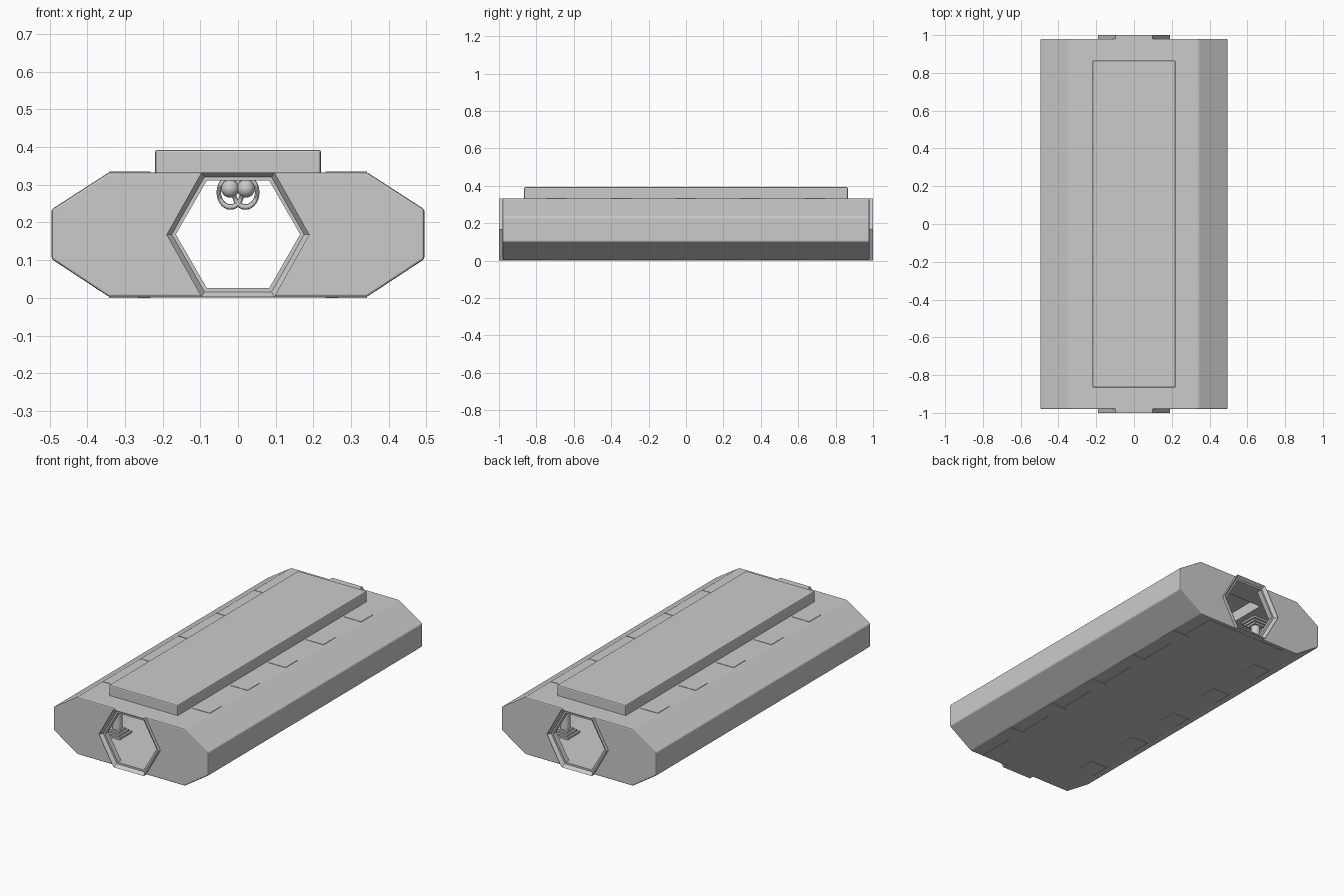
import bpy, bmesh, math
from mathutils import Matrix

cube = bpy.data.objects.get("Cube")
if cube:
    bpy.data.objects.remove(cube, do_unlink=True)

grey = bpy.data.materials.new("plain grey")
grey.use_nodes = True
COLOUR = (0.6, 0.6, 0.6, 1)
grey.diffuse_color = COLOUR
grey.node_tree.nodes["Principled BSDF"].inputs["Base Color"].default_value = COLOUR


def finish(name, bm):
    bmesh.ops.recalc_face_normals(bm, faces=bm.faces)
    mesh = bpy.data.meshes.new(name)
    bm.to_mesh(mesh)
    bm.free()
    mesh.materials.append(grey)
    obj = bpy.data.objects.new(name, mesh)
    bpy.context.collection.objects.link(obj)
    return obj


def add_box(bm, x, y, z0, z1, w, d):
    place = Matrix.Translation((x, y, (z0 + z1) / 2)) @ Matrix.Diagonal((w, d, z1 - z0, 1))
    bmesh.ops.create_cube(bm, size=1, matrix=place)


def loft(name, rings, closed=False):
    """Join cross-sections given as (y, [(x, z), ...])."""
    bm = bmesh.new()
    loops = [[bm.verts.new((x, y, z)) for x, z in pts] for y, pts in rings]
    pairs = list(zip(loops, loops[1:] + loops[:1])) if closed else list(zip(loops, loops[1:]))
    for a, b in pairs:
        for i in range(len(a)):
            j = (i + 1) % len(a)
            bm.faces.new((a[i], a[j], b[j], b[i]))
    if not closed:
        bm.faces.new(loops[0])
        bm.faces.new(loops[-1])
    return finish(name, bm)


def octagon(w, flat, z0, s0, s1, z1):
    right = [(flat, z0), (w, s0), (w, s1), (flat, z1)]
    return right + [(-x, z) for x, z in reversed(right)]


def hexagon(w, flat, z0, z1):
    mid = (z0 + z1) / 2
    return [(-flat, z0), (flat, z0), (w, mid), (flat, z1), (-flat, z1), (-w, mid)]


def cut(obj, *cutters):
    for c in cutters:
        c.hide_render = True
        c.hide_set(True)
        mod = obj.modifiers.new("opening", 'BOOLEAN')
        mod.operation = 'DIFFERENCE'
        mod.solver = 'EXACT'
        mod.object = c


def soften(obj, width):
    mod = obj.modifiers.new("soft edge", 'BEVEL')
    mod.width = width
    mod.segments = 2
    mod.limit_method = 'ANGLE'


def smooth(obj):
    bpy.ops.object.select_all(action='DESELECT')
    obj.select_set(True)
    bpy.context.view_layer.objects.active = obj
    bpy.ops.object.shade_smooth_by_angle(angle=math.radians(35))


# Cutters: main hall, roof recess and end doorways
outer_hex = hexagon(0.19, 0.097, 0.002, 0.333)
inner_hex = hexagon(0.165, 0.083, 0.026, 0.311)
hall = loft("hall_cutter", [(y, octagon(0.465, 0.33, 0.026, 0.115, 0.222, 0.311)) for y in (-0.95, 0.95)])
doorway = loft("doorway_cutter", [(y, inner_hex) for y in (-1.1, 1.1)])
bm = bmesh.new()
add_box(bm, 0, 0, 0.25, 0.375, 0.39, 1.68)
recess = finish("recess_cutter", bm)

# Hollow eight-sided hull
hull = loft("hull", [(y, octagon(0.495, 0.343, 0.003, 0.103, 0.235, 0.333)) for y in (-0.98, 0.98)])
soften(hull, 0.006)
cut(hull, hall, doorway, recess)

# Raised roof box with an open underside
bm = bmesh.new()
add_box(bm, 0, 0, 0.325, 0.393, 0.44, 1.73)
roof_box = finish("roof_box", bm)
soften(roof_box, 0.006)
cut(roof_box, recess)

# Thin underside plate
bm = bmesh.new()
add_box(bm, 0, 0, 0.001, 0.009, 0.53, 1.92)
finish("underside_plate", bm)

# Flared hexagonal door frames
for side, end in (("front", -1), ("back", 1)):
    loft(side + "_door_frame", [(end * 0.95, outer_hex), (end, outer_hex),
                                (end * 0.965, inner_hex), (end * 0.95, inner_hex)], closed=True)

# Columns with stepped bases and capitals, footings show through floor and roof
for side, sx in (("left", 1), ("right", -1)):
    for n in range(5):
        x, y = sx * 0.287, (n - 2) * 0.346
        bm = bmesh.new()
        for i, w in enumerate((0.11, 0.088, 0.066)):
            low = 0.026 + 0.011 * i
            add_box(bm, x, y, 0 if i == 0 else low, low + 0.011, w, w)
            high = 0.311 - 0.011 * i
            add_box(bm, x, y, high - 0.011, 0.335 if i == 0 else high, w, w)
        bmesh.ops.create_cone(bm, cap_ends=True, segments=24, radius1=0.026, radius2=0.026,
                              depth=0.24, matrix=Matrix.Translation((x, y, 0.168)))
        smooth(finish(f"{side}_column_{n + 1}", bm))

# Hanging lamps: stem, twin globes and twin loops
for n, (x, y) in enumerate(((-0.03, -0.61), (0.04, -0.2), (-0.02, 0.175))):
    bm = bmesh.new()
    bmesh.ops.create_cone(bm, cap_ends=True, segments=12, radius1=0.007, radius2=0.007,
                          depth=0.1, matrix=Matrix.Translation((0, y, 0.335)))
    for s in (-1, 1):
        bmesh.ops.create_uvsphere(bm, u_segments=20, v_segments=12, radius=0.024,
                                  matrix=Matrix.Translation((s * 0.021, y, 0.29)))
    smooth(finish(f"lamp_{n + 1}", bm))
    for side, s in (("left", 1), ("right", -1)):
        bpy.ops.mesh.primitive_torus_add(major_radius=0.031, minor_radius=0.006, major_segments=28,
                                         minor_segments=10, location=(s * 0.02, y, 0.28),
                                         rotation=(math.pi / 2, 0, 0))
        loop = bpy.context.object
        loop.name = f"lamp_{n + 1}_{side}_loop"
        loop.scale.y = 1.25
        loop.data.materials.append(grey)
        smooth(loop)
